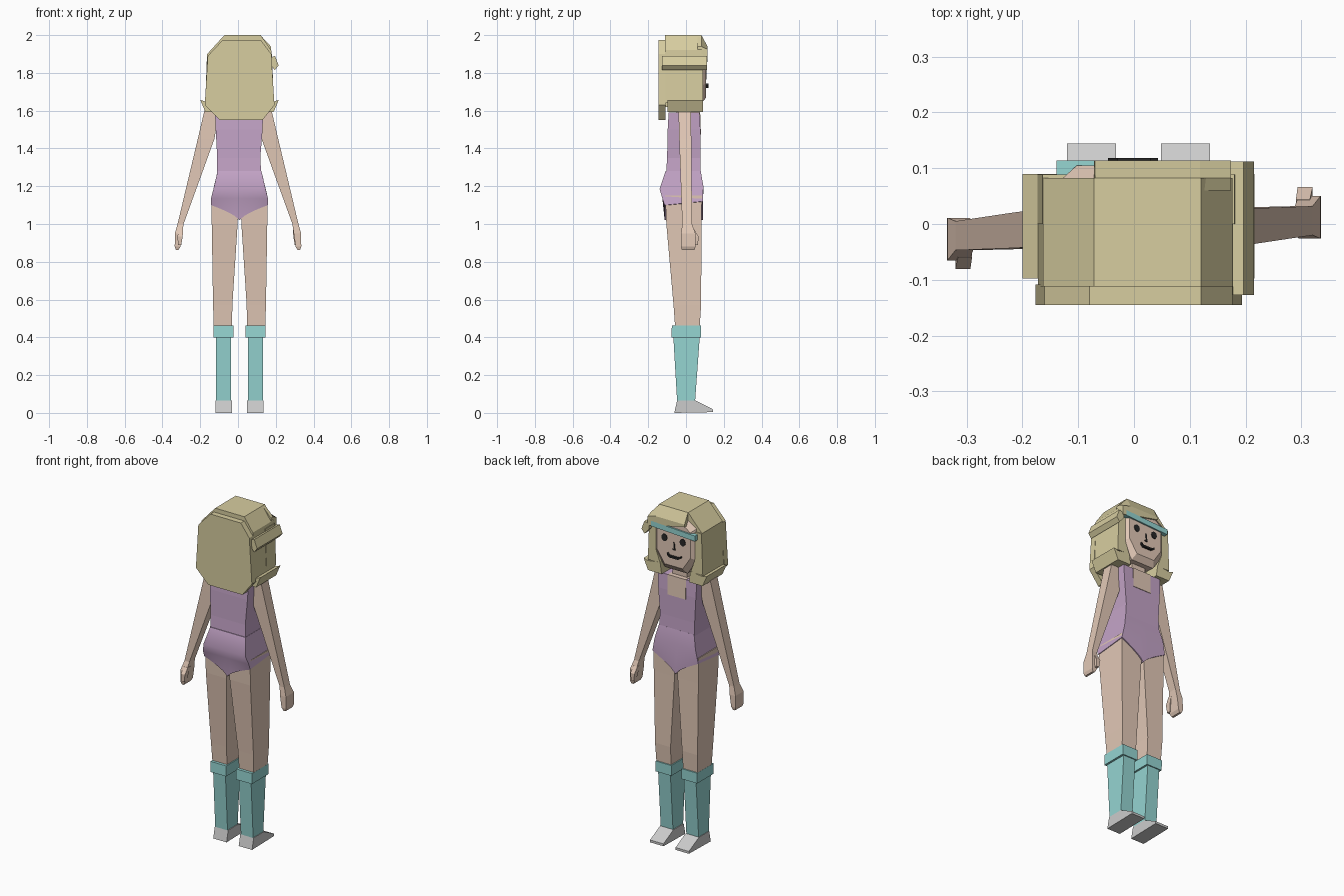
import bpy, bmesh, math

C = 0.008  # body centre line


def mat(name, col):
    m = bpy.data.materials.new(name)
    m.diffuse_color = (*col, 1)
    return m


SKIN = mat("skin", (0.76, 0.58, 0.47))
HAIR = mat("hair", (0.68, 0.61, 0.35))
TEAL = mat("teal", (0.30, 0.66, 0.64))
PURPLE = mat("purple", (0.55, 0.37, 0.57))
BLACK = mat("black", (0.02, 0.02, 0.02))


def loft(name, rings, material=None, smooth=False):
    """Skin a list of equal-length closed point rings and cap both ends."""
    bm = bmesh.new()
    vs = [[bm.verts.new(p) for p in r] for r in rings]
    n = len(rings[0])
    for a, b in zip(vs, vs[1:]):
        for i in range(n):
            j = (i + 1) % n
            bm.faces.new((a[i], a[j], b[j], b[i]))
    bm.faces.new(vs[0])
    bm.faces.new(vs[-1])
    bmesh.ops.recalc_face_normals(bm, faces=bm.faces)
    me = bpy.data.meshes.new(name)
    bm.to_mesh(me)
    bm.free()
    ob = bpy.data.objects.new(name, me)
    bpy.context.collection.objects.link(ob)
    if material:
        me.materials.append(material)
    if smooth:
        bpy.ops.object.select_all(action='DESELECT')
        ob.select_set(True)
        bpy.context.view_layer.objects.active = ob
        bpy.ops.object.shade_smooth_by_angle(angle=math.radians(40))
    return ob


def blocks(name, secs, material=None):
    """Loft of rectangles (z, x0, x1, y0, y1)."""
    return loft(name, [[(a, c, z), (b, c, z), (b, d, z), (a, d, z)]
                       for z, a, b, c, d in secs], material)


def prism(name, pts, y0, y1, material=None):
    """Front-view outline (x, z) extruded along y."""
    return loft(name, [[(x, y, z) for x, z in pts] for y in (y0, y1)], material)


def stroke(name, pts, w, y0, y1):
    """Thin drawn line of face detail."""
    top = [(x, z + w) for x, z in pts]
    return prism(name, pts + top[::-1], y0, y1, BLACK)


# Legs, socks and shoes
for s, side in ((-1, "left"), (1, "right")):
    def lx(a, b):
        return sorted((C + s * a, C + s * b))
    blocks(side + "_leg", [
        (0.42, *lx(0.04, 0.135), -0.055, 0.07),
        (0.57, *lx(0.038, 0.140), -0.066, 0.080),
        (1.00, *lx(0.010, 0.147), -0.104, 0.082),
        (1.15, *lx(0.005, 0.148), -0.110, 0.084)], SKIN)
    blocks(side + "_sock", [
        (0.06, *lx(0.044, 0.125), -0.047, 0.048),
        (0.42, *lx(0.044, 0.125), -0.068, 0.074)], TEAL)
    blocks(side + "_sock_cuff", [
        (0.40, *lx(0.033, 0.137), -0.077, 0.079),
        (0.462, *lx(0.033, 0.137), -0.075, 0.080)], TEAL)
    a, b = lx(0.04, 0.128)
    foot = [(-0.062, 0), (0.144, 0.004), (0.144, 0.018), (0.05, 0.066), (-0.047, 0.066)]
    loft(side + "_shoe", [[(x, y, z) for y, z in foot] for x in (a, b)])

    # Arms: the left one is turned about, so its thumb points backwards
    def ring(z, x0, x1, y0, y1):
        off = 0 if s > 0 else -0.015
        x0, x1 = s * x0, s * x1
        y0, y1 = s * y0 + off, s * y1 + off
        return [(x0, y0, z), (x1, y0, z), (x1, y1, z), (x0, y1, z)]
    loft(side + "_arm", [ring(1.60, 0.10, 0.178, -0.04, 0.026),
                         ring(1.45, 0.125, 0.213, -0.036, 0.028),
                         ring(1.00, 0.288, 0.320, -0.02, 0.032)], SKIN)
    loft(side + "_hand", [ring(1.00, 0.288, 0.320, -0.02, 0.032),
                          ring(0.95, 0.295, 0.334, -0.026, 0.050),
                          ring(0.88, 0.305, 0.335, -0.026, 0.050),
                          ring(0.862, 0.315, 0.328, -0.022, 0.045)], SKIN)
    loft(side + "_thumb", [ring(0.97, 0.29, 0.315, 0.02, 0.044),
                           ring(0.935, 0.293, 0.320, 0.03, 0.066),
                           ring(0.89, 0.300, 0.318, 0.04, 0.064)], SKIN)

# Torso of the leotard
blocks("leotard_torso", [
    (1.27, C - 0.118, C + 0.115, -0.105, 0.078),
    (1.35, C - 0.118, C + 0.110, -0.100, 0.076),
    (1.50, C - 0.126, C + 0.122, -0.097, 0.076),
    (1.59, C - 0.130, C + 0.125, -0.092, 0.072)], PURPLE)

# Hips of the leotard, with curved leg openings
cols = []
N = 12
for i in range(N + 1):
    u = 2 * i / N - 1
    low = 1.02 + 0.10 * abs(u) ** 0.75
    hw = lambda w: C + u * w
    sec = [(0.116, 0.078, 1.28), (0.135, 0.092, 1.20), (0.151, 0.089, low),
           (0.151, -0.113, low - 0.02 * abs(u)), (0.151, -0.125, 1.135),
           (0.138, -0.140, 1.185), (0.116, -0.108, 1.28)]
    cols.append([(hw(w), y, z) for w, y, z in sec])
loft("leotard_hips", cols, PURPLE, True)

# Neck and neckline
blocks("neck", [(1.50, C - 0.05, C + 0.05, -0.05, 0.045),
                (1.68, C - 0.045, C + 0.045, -0.05, 0.05)], SKIN)
blocks("neckline", [(1.475, C - 0.06, C + 0.06, 0.0, 0.079),
                    (1.592, C - 0.06, C + 0.06, -0.02, 0.075)], SKIN)

# Head: face plate with chamfered rim
face = [(-0.138, 1.92), (-0.138, 1.73), (-0.075, 1.635), (0.075, 1.635), (0.138, 1.73),
        (0.138, 1.92), (0.07, 1.965), (-0.07, 1.965)]
loft("head", [[(C + x * k, y, 1.80 + (z - 1.80) * k) for x, z in face]
              for k, y in ((0.95, -0.10), (1, 0.08), (0.80, 0.105))], SKIN)

# Eyes, nose and mouth
for s in (-1, 1):
    prism("eye", [(C + s * 0.06 + 0.019 * math.cos(t * math.pi / 5),
                   1.825 + 0.022 * math.sin(t * math.pi / 5)) for t in range(10)],
          0.10, 0.108, BLACK)
stroke("nose", [(0.014, 1.765), (0.002, 1.765), (-0.004, 1.765)], 0.007, 0.10, 0.109)
prism("nose_bridge", [(-0.004, 1.765), (0.003, 1.765), (0.008, 1.812), (0.002, 1.812)],
      0.10, 0.109, BLACK)
stroke("mouth", [(-0.047, 1.732), (-0.03, 1.720), (0.03, 1.720), (0.043, 1.732)],
       0.011, 0.09, 0.118)

# Headband, wrapped over the brow
band = [(-0.139, 0.07), (-0.139, 0.114), (0.15, 0.114), (0.15, 0.07)]
loft("headband", [[(x, y, z + 0.05 * x) for x, y in band]
                  for z in (1.865, 1.897)], TEAL)

# Back of the hair
back = [(-0.176, 1.63), (-0.095, 1.55), (0.13, 1.55), (0.193, 1.63), (0.176, 1.90),
        (0.12, 1.975), (-0.08, 1.975), (-0.16, 1.89)]
loft("hair_back", [[(x, y, z) for x, z in back] for y in (-0.145, -0.108)], HAIR)

# Arch of hair over the head and down both sides
outer = [(-0.172, 1.64), (-0.163, 1.90), (-0.072, 2.0), (0.12, 2.0), (0.176, 1.92), (0.188, 1.64)]
inner = [(0.136, 1.64), (0.141, 1.90), (0.08, 1.945), (-0.06, 1.945), (-0.13, 1.89), (-0.125, 1.64)]
prism("hair_arch", outer + inner, -0.112, 0.082, HAIR)
prism("hair_rear_fill", [(-0.165, 1.62), (0.18, 1.62), (0.17, 1.92), (-0.155, 1.90)],
      -0.112, -0.07, HAIR)

# Fringe slanting down to the front, leaving a corner of forehead bare
low_edge = [(-0.072, 1.925), (0.05, 1.90), (0.174, 1.87)]
top_edge = [(0.174, 1.925), (0.118, 1.985), (-0.07, 1.985)]
loft("fringe", [[(x, 0.06, z + (0.015 if i > 2 else 0)) for i, (x, z) in
                 enumerate(low_edge + top_edge)],
                [(x, 0.082, z + (0.014 if i > 2 else 0)) for i, (x, z) in
                 enumerate(low_edge + top_edge)],
                [(x, 0.114, min(z, 1.94)) for x, z in low_edge + top_edge]], HAIR)

# Swept lock on the right side
prism("side_lock", [(0.165, 1.85), (0.195, 1.815), (0.215, 1.84), (0.196, 1.89), (0.165, 1.88)],
      -0.127, 0.112, HAIR)

# Side strands with flicked-out ends
for s, side in ((-1, "left"), (1, "right")):
    prism(side + "_strand", [(C + s * x, z) for x, z in
          [(0.128, 1.90), (0.172, 1.90), (0.181, 1.655), (0.10, 1.655), (0.128, 1.73)]],
          0.0, 0.089, HAIR)
    prism(side + "_flick", [(C + s * x, z) for x, z in
          [(0.10, 1.66), (0.18, 1.648), (0.208, 1.657), (0.18, 1.592), (0.09, 1.592)]],
          -0.098, 0.09, HAIR)
